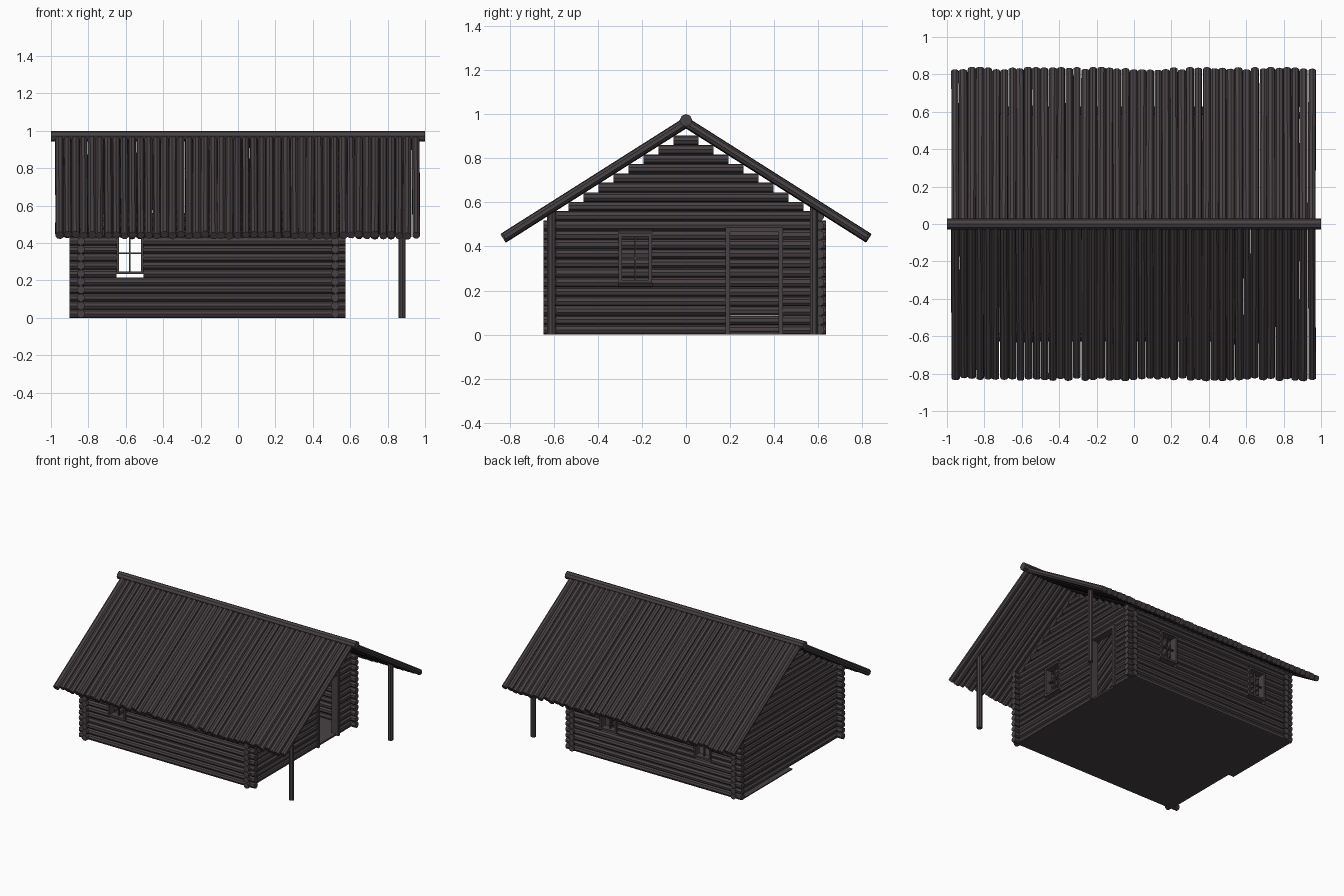
import bpy, bmesh, random
from mathutils import Vector, Matrix

if "Cube" in bpy.data.objects:
    bpy.data.objects.remove(bpy.data.objects["Cube"])

random.seed(4)
wood = bpy.data.materials.new("dark weathered wood")
wood.diffuse_color = (0.065, 0.053, 0.057, 1)
wood.use_nodes = True
wood.node_tree.nodes["Principled BSDF"].inputs["Base Color"].default_value = wood.diffuse_color

PITCH, R = 0.043, 0.0222
X0, X1, Y = -0.84, 0.52, 0.605          # wall centre lines
RIDGE_Z, SLOPE = 0.962, 0.633


def log(bm, p, q, r, sides=8):
    p, q = Vector(p), Vector(q)
    d = q - p
    if d.length < 0.01:
        return
    rot = d.to_track_quat('Z', 'Y').to_matrix().to_4x4()
    spin = Matrix.Rotation(random.uniform(0, 0.8), 4, 'Z')
    bmesh.ops.create_cone(bm, cap_ends=True, segments=sides, radius1=r, radius2=r,
                          depth=d.length,
                          matrix=Matrix.Translation((p + q) / 2) @ rot @ spin)


def box(bm, x0, x1, y0, y1, z0, z1):
    m = Matrix.Translation(((x0 + x1) / 2, (y0 + y1) / 2, (z0 + z1) / 2))
    bmesh.ops.create_cube(bm, size=1, matrix=m @ Matrix.Diagonal((x1 - x0, y1 - y0, z1 - z0, 1)))


def finish(bm, name):
    me = bpy.data.meshes.new(name)
    bm.to_mesh(me)
    bm.free()
    me.materials.append(wood)
    ob = bpy.data.objects.new(name, me)
    bpy.context.collection.objects.link(ob)
    return ob


def wall(name, axis, fixed, span, rows, holes):
    """Stack of logs along x or y, split around holes (a, b, z0, z1)."""
    bm = bmesh.new()
    for k in range(rows):
        z = R + k * PITCH
        a, b = span
        if axis == 'y':                  # gable logs follow the roof slope
            h = (RIDGE_Z - 0.03 - z - R * 0.6) / SLOPE
            a, b = max(a, -h), min(b, h)
        if b - a < 0.02:
            continue
        cuts = sorted((h[0], h[1]) for h in holes if h[2] < z < h[3])
        start, parts = a, []
        for c0, c1 in cuts:
            parts.append((start, c0))
            start = c1
        parts.append((start, b))
        r = R * random.uniform(0.96, 1.02)
        for s, e in parts:
            if axis == 'x':
                log(bm, (s, fixed, z), (e, fixed, z), r)
            else:
                log(bm, (fixed, s, z), (fixed, e, z), r)
    finish(bm, name)


def frame(name, axis, fixed, hole, is_door=False):
    """Window frame with cross bars, or a three-sided door frame."""
    a, b, z0, z1 = hole
    t, d = 0.014, 0.028
    bm = bmesh.new()

    def bar(s, e, lo, hi, depth=d):
        if axis == 'x':
            box(bm, s, e, fixed - depth, fixed + depth, lo, hi)
        else:
            box(bm, fixed - depth, fixed + depth, s, e, lo, hi)
    w = 0.02 if is_door else t
    bar(a, a + w, z0, z1)
    bar(b - w, b, z0, z1)
    bar(a, b, z1 - w, z1)
    if not is_door:
        bar(a, b, z0, z0 + t)
        m, mz = (a + b) / 2, (z0 + z1) / 2
        bar(m - 0.004, m + 0.004, z0, z1, 0.006)
        bar(a, b, mz - 0.004, mz + 0.004, 0.006)
    finish(bm, name)


# openings
front_win = (-0.65, -0.505, 0.235, 0.455)
back_win = (0.14, 0.285, 0.235, 0.455)
side_win = (-0.305, -0.155, 0.235, 0.46)
door = (0.18, 0.44, 0.0, 0.485)

# log walls
wall("front_wall", 'x', -Y, (-0.9, 0.575), 13, [front_win])
wall("back_wall", 'x', Y, (-0.9, 0.575), 13, [front_win, back_win])
wall("left_gable_wall", 'y', X0, (-0.645, 0.635), 22, [])
wall("right_gable_wall", 'y', X1, (-0.645, 0.635), 22, [side_win, door])

# window and door frames
frame("front_window", 'x', -Y, front_win)
frame("back_window_left", 'x', Y, front_win)
frame("back_window_right", 'x', Y, back_win)
frame("side_window", 'y', X1, side_win)
frame("door_frame", 'y', X1, door, True)

# floor and the low plank along the left wall
bm = bmesh.new()
box(bm, X0 - 0.01, X1 + 0.01, -Y, Y, 0.0, 0.012)
finish(bm, "floor")
bm = bmesh.new()
box(bm, -0.895, X0, 0.0, 0.6, 0.0, 0.008)
finish(bm, "left_plank")

# porch posts
for side, y in (("front", -0.61), ("back", 0.58)):
    bm = bmesh.new()
    log(bm, (0.877, y, 0), (0.877, y, RIDGE_Z - SLOPE * abs(y)), 0.0195)
    finish(bm, side + "_porch_post")

# roof slopes of side-by-side logs, slightly uneven
N = 45
for side, s in (("front", -1), ("back", 1)):
    bm = bmesh.new()
    for i in range(N):
        x = -0.955 + i * 1.905 / (N - 1)
        e = 0.822 + random.uniform(-0.008, 0.008)
        dx = random.uniform(-0.003, 0.003)
        log(bm, (x, 0, RIDGE_Z), (x + dx, s * e, RIDGE_Z - SLOPE * e),
            random.uniform(0.0205, 0.0235))
    finish(bm, side + "_roof_logs")

# ridge log
bm = bmesh.new()
log(bm, (-1, 0, 0.972), (1, 0, 0.972), 0.0285)
finish(bm, "ridge_log")
